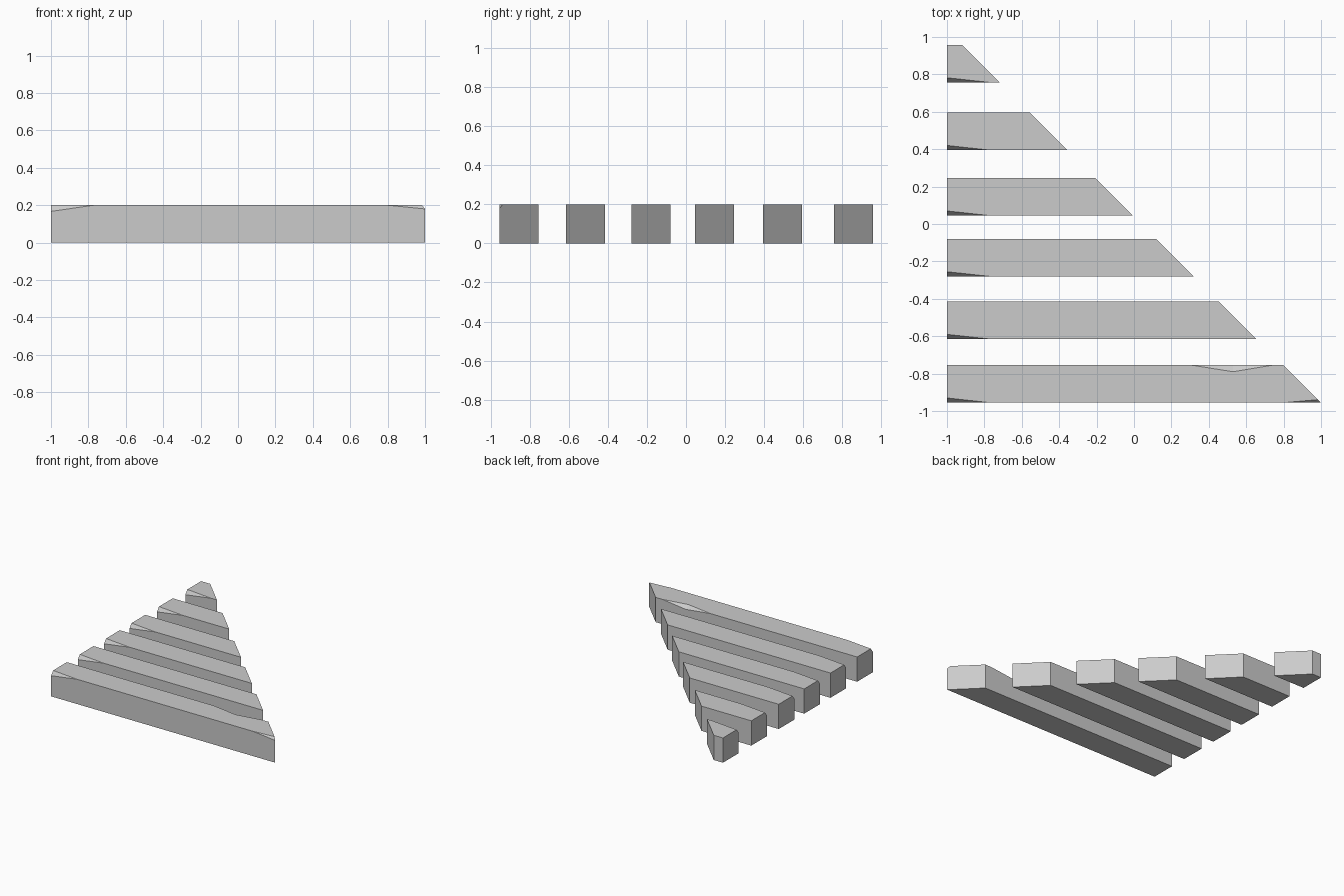
import bpy
import bmesh
from mathutils import Vector

cube = bpy.data.objects.get("Cube")
if cube:
    bpy.data.objects.remove(cube, do_unlink=True)

# One plain grey
grey = bpy.data.materials.new("grey")
grey.use_nodes = True
colour = (0.6, 0.6, 0.6, 1)
grey.diffuse_color = colour
grey.node_tree.nodes["Principled BSDF"].inputs["Base Color"].default_value = colour

LEFT, SIZE = -1.0, 0.2


def finish(bm, name):
    bmesh.ops.recalc_face_normals(bm, faces=bm.faces)
    mesh = bpy.data.meshes.new(name)
    bm.to_mesh(mesh)
    bm.free()
    mesh.materials.append(grey)
    obj = bpy.data.objects.new(name, mesh)
    bpy.context.collection.objects.link(obj)
    return obj


def chip(bm, a, b, c):
    """Slice off the upper corner beyond the plane through three points."""
    a, b, c = Vector(a), Vector(b), Vector(c)
    normal = (b - a).cross(c - a)
    if normal.z < 0:
        normal.negate()
    bmesh.ops.bisect_plane(bm, geom=bm.verts[:] + bm.edges[:] + bm.faces[:],
                           plane_co=a, plane_no=normal, clear_outer=True)
    bmesh.ops.holes_fill(bm, edges=[e for e in bm.edges if e.is_boundary])


def plank(name, front, tip, worn=False):
    bm = bmesh.new()
    # Plank outline with a mitred right end, extruded upward
    back = front + SIZE
    outline = [(LEFT, front), (tip, front), (tip - SIZE, back), (LEFT, back)]
    base = bm.faces.new([bm.verts.new((x, y, 0)) for x, y in outline])
    top = bmesh.ops.extrude_face_region(bm, geom=[base])["geom"]
    bmesh.ops.translate(bm, vec=(0, 0, SIZE),
                        verts=[v for v in top if isinstance(v, bmesh.types.BMVert)])
    # Chipped corner at the square end
    chip(bm, (LEFT, front + 0.025, SIZE), (LEFT + 0.23, front, SIZE),
         (LEFT, front, 0.167))
    if worn:
        # Chipped tip
        chip(bm, (0.8, front, SIZE), (tip, front, 0.18),
             (tip - 0.016, front + 0.016, SIZE))
    obj = finish(bm, name)
    if worn:
        # Shallow notch in the back edge
        cut = bmesh.new()
        corners = [(0.31, back, SIZE), (0.74, back, SIZE),
                   (0.53, back - 0.035, SIZE), (0.53, back, 0.175),
                   (0.53, back + 0.03, SIZE + 0.03)]
        for p in corners:
            cut.verts.new(p)
        bmesh.ops.convex_hull(cut, input=cut.verts[:])
        cutter = finish(cut, "notch_cutter")
        cutter.hide_render = True
        cutter.hide_set(True)
        mod = obj.modifiers.new("notch", "BOOLEAN")
        mod.operation = "DIFFERENCE"
        mod.solver = "EXACT"
        mod.object = cutter
        bpy.context.view_layer.objects.active = obj
        bpy.ops.object.modifier_apply(modifier=mod.name)
        bpy.data.objects.remove(cutter, do_unlink=True)


# Row of planks, shortening toward the back
rows = [(-0.955, 1.0), (-0.615, 0.655), (-0.28, 0.32),
        (0.045, -0.005), (0.395, -0.355), (0.757, -0.718)]
for i, (front, tip) in enumerate(rows):
    plank(f"plank_{i + 1}", front, tip, worn=(i == 0))
